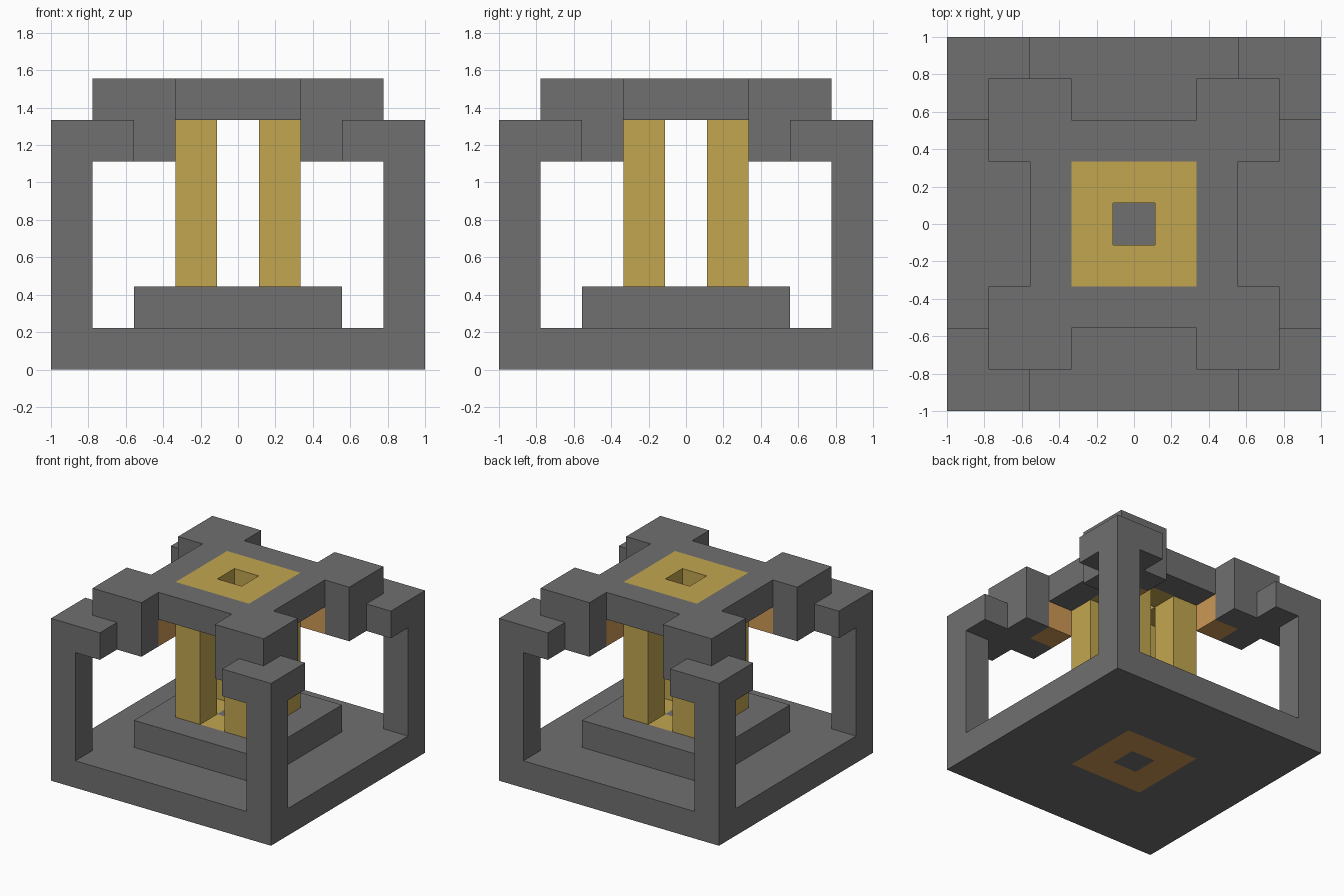
import bpy
import bmesh
from itertools import product
from mathutils import Vector

U = 2 / 9  # one building block

if "Cube" in bpy.data.objects:
    bpy.data.objects.remove(bpy.data.objects["Cube"], do_unlink=True)


def material(name, rgb):
    m = bpy.data.materials.new(name)
    m.use_nodes = True
    m.diffuse_color = (*rgb, 1)
    m.node_tree.nodes["Principled BSDF"].inputs["Base Color"].default_value = (*rgb, 1)
    return m


GREY, GOLD, ORANGE = range(3)
MATS = [material("stone_grey", (0.162, 0.162, 0.162)),
        material("gold", (0.539, 0.381, 0.08)),
        material("orange", (0.61, 0.314, 0.091))]

DIRECTIONS = [Vector(d) for d in ((1, 0, 0), (-1, 0, 0), (0, 1, 0),
                                  (0, -1, 0), (0, 0, 1), (0, 0, -1))]


def blocks(name, cells, colour):
    """Skin a set of (x, y, z) blocks; colour(cell, normal) gives the material."""
    cells = set(cells)
    bm = bmesh.new()
    for cell in cells:
        centre = Vector(cell) + Vector((0, 0, 0.5))
        for n in DIRECTIONS:
            if tuple(int(v) for v in Vector(cell) + n) in cells:
                continue
            a = Vector((n.y, n.z, n.x))
            b = n.cross(a)
            corners = [centre + (n + a * s + b * t) / 2
                       for s, t in ((-1, -1), (1, -1), (1, 1), (-1, 1))]
            face = bm.faces.new([bm.verts.new(c * U) for c in corners])
            face.material_index = colour(cell, n)
    bmesh.ops.remove_doubles(bm, verts=bm.verts, dist=0.001)
    mesh = bpy.data.meshes.new(name)
    bm.to_mesh(mesh)
    bm.free()
    for m in MATS:
        mesh.materials.append(m)
    obj = bpy.data.objects.new(name, mesh)
    bpy.context.collection.objects.link(obj)


def square(r, z):
    return {(x, y, z) for x, y in product(range(-r, r + 1), repeat=2)}


def in_ring(cell):
    return max(abs(cell[0]), abs(cell[1])) == 1


def grey(cell, n):
    return GREY


def gold_ring(cell, n):
    return GOLD if in_ring(cell) else GREY


# Base slab with a coloured ring underneath, and the step on it
blocks("base_slab", square(4, 0),
       lambda c, n: ORANGE if n.z < 0 and in_ring(c) else GREY)
blocks("base_step", square(2, 1), gold_ring)

# Cap: square plate with a central hole and stepped corners
cap = square(2, 6) - {(0, 0, 6)}
for sx, sy in product((-1, 1), repeat=2):
    cap |= {(sx * x, sy * y, 6) for x, y in ((3, 3), (2, 3), (3, 2))}
blocks("cap", cap, gold_ring)

# Four corners: inner column, outer post with two arms, hanging cap bracket
for sx, sy in product((-1, 1), repeat=2):
    tag = ("back" if sy > 0 else "front") + ("_left" if sx > 0 else "_right")
    blocks("column_" + tag, [(sx, sy, z) for z in range(2, 6)],
           lambda c, n: GOLD)
    post = [(4 * sx, 4 * sy, z) for z in range(1, 6)]
    arms = [(3 * sx, 4 * sy, 5), (4 * sx, 3 * sy, 5)]
    blocks("post_" + tag, post + arms, grey)
    blocks("bracket_" + tag,
           [(sx * x, sy * y, 5) for x, y in product((2, 3), repeat=2)],
           lambda c, n: ORANGE if abs(c[0]) == abs(c[1]) == 2 else GREY)
